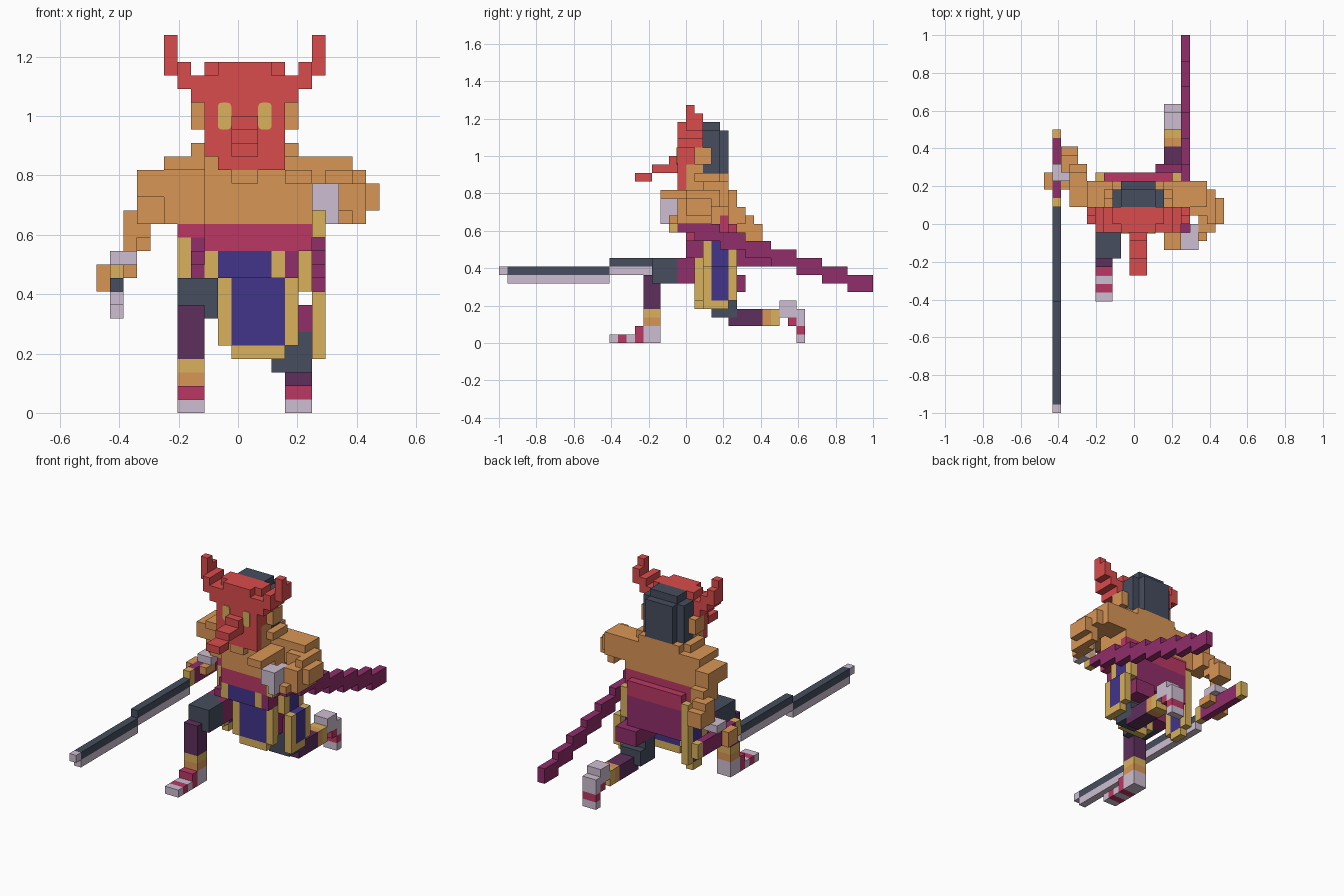
import bpy, bmesh, math
from mathutils import Vector

cube = bpy.data.objects.get("Cube")
if cube:
    bpy.data.objects.remove(cube, do_unlink=True)

V = 2 / 44  # one voxel


def lin(c):
    c /= 255
    return c / 12.92 if c <= 0.04045 else ((c + 0.055) / 1.055) ** 2.4


def material(name, *rgb):
    m = bpy.data.materials.new(name)
    col = [lin(c) for c in rgb] + [1]
    m.use_nodes = True
    m.diffuse_color = col
    m.node_tree.nodes["Principled BSDF"].inputs["Base Color"].default_value = col
    return m


RED = material("mask red", 218, 76, 76)
SKIN = material("skin tan", 217, 150, 86)
GOLD = material("gold", 216, 177, 92)
DARK = material("slate", 70, 77, 94)
PALE = material("pale lilac", 206, 190, 209)
PURPLE = material("dark purple", 94, 47, 92)
MAGENTA = material("magenta", 144, 46, 106)
CRIMSON = material("crimson", 186, 56, 99)
BLUE = material("indigo", 66, 52, 138)


def add_box(bm, b):
    x0, x1, y0, y1, z0, z1 = b
    vs = bmesh.ops.create_cube(bm, size=1)["verts"]
    for v in vs:
        v.co = Vector(((x0 if v.co.x < 0 else x1) - 10.5,
                       (y0 if v.co.y < 0 else y1) - 22,
                       z0 if v.co.z < 0 else z1)) * V


def part(name, mat, *boxes, mirror=False):
    """Boxes are x0, x1, y0, y1, z0, z1 in voxels; mirror is about the head centre."""
    bm = bmesh.new()
    for b in boxes:
        add_box(bm, b)
        if mirror:
            add_box(bm, (22 - b[1], 22 - b[0]) + tuple(b[2:]))
    me = bpy.data.meshes.new(name)
    bm.to_mesh(me)
    bm.free()
    me.materials.append(mat)
    ob = bpy.data.objects.new(name, me)
    bpy.context.collection.objects.link(ob)
    return ob


# Head: mask with nose, horns, eyes, ears and hair
part("mask", RED, (8, 14, 22, 24, 21, 26), (8, 14, 21, 22, 19, 25),
     (9, 14, 21, 22, 18, 19), (9, 13, 21, 22, 25, 26))
part("nose", RED, (10, 12, 20, 21, 20, 22), (10, 12, 18, 20, 20, 21), (10, 12, 16, 18, 19, 20))
part("horns", RED, (7, 8, 21, 24, 23, 25), (6, 7, 21, 24, 24, 26),
     (5, 6, 22, 23, 25, 28), (5, 6, 23, 24, 25, 27), mirror=True)
part("ears", SKIN, (7, 8, 23, 25, 21, 23), mirror=True)
part("hair", DARK, (9, 13, 24, 26, 20, 26), (8, 14, 24, 26, 20, 25), (9, 13, 26, 27, 20, 25))

# Eyes: thin rounded plates on the mask
eyes = part("eyes", GOLD, (9, 10, 20.9, 21, 21, 23), mirror=True)
bm = bmesh.new()
bm.from_mesh(eyes.data)
depth_edges = [e for e in bm.edges if abs(e.verts[0].co.y - e.verts[1].co.y) > 0.001]
bmesh.ops.bevel(bm, geom=depth_edges, offset=V * 0.3, segments=3, profile=0.5, affect='EDGES')
bm.to_mesh(eyes.data)
bm.free()

# Torso, neck and belt, set back on the right side
part("neck", SKIN, (8, 14, 22, 27, 18, 20), (7, 15, 23, 26, 19, 20), (8, 14, 22, 24, 20, 21),
     (10, 12, 21, 22, 17, 18))
part("shoulders", SKIN, (5, 9, 23, 27, 18, 19), (14, 19, 24, 27, 18, 19))
part("torso", SKIN, (8, 16, 22, 27, 15, 18), (8, 16, 22, 26, 14, 15),
     (6, 8, 24, 27, 15, 18), (6, 8, 24, 26, 14, 15))
part("belt", CRIMSON, (8, 16, 22, 27, 12, 14), (6, 8, 24, 27, 13, 14), (6, 7, 25, 27, 12, 13),
     (7, 15, 27, 28, 12, 14), (6, 16, 26, 27, 14, 15))
part("hips", MAGENTA, (7, 15, 23, 27, 10, 12), (7, 8, 24, 27, 12, 13),
     (7, 15, 27, 28, 8, 12), (14, 15, 22, 23, 10, 12))

# Front cloth in two steps
part("front_cloth_blue", BLUE, (9, 13, 22, 23, 10, 12), (10, 14, 23, 24, 5, 10))
part("front_cloth_trim", GOLD, (8, 9, 22, 23, 10, 12), (13, 14, 22, 23, 10, 12),
     (9, 10, 23, 24, 5, 10), (14, 15, 23, 24, 5, 10), (10, 14, 23, 24, 4, 5))

# Side cloths
part("left_cloth_blue", BLUE, (15, 16, 25, 27, 9, 12), (16, 17, 25, 27, 5, 9))
part("left_cloth_trim", GOLD, (15, 16, 24, 25, 9, 12), (15, 16, 27, 28, 9, 13),
     (16, 17, 24, 25, 4, 9), (16, 17, 27, 28, 5, 9), (16, 17, 25, 27, 4, 5))
part("right_cloth_blue", BLUE, (6, 7, 25, 27, 5, 12))
part("right_cloth_trim", GOLD, (6, 7, 24, 25, 5, 13), (6, 7, 27, 28, 5, 13), (6, 7, 25, 27, 4, 5))

# Right leg, planted in front
part("right_thigh", MAGENTA, (6, 8, 22, 24, 7, 10), (8, 9, 21, 24, 7, 10), (7, 8, 22, 24, 10, 11))
part("right_knee", DARK, (6, 8, 18, 22, 7, 10), (8, 9, 18, 21, 7, 10))
part("right_shin", PURPLE, (6, 8, 17, 19, 4, 7), (6, 8, 17, 18, 7, 8))
part("right_shin_band", GOLD, (6, 8, 17, 19, 3, 4))
part("right_ankle", SKIN, (6, 8, 17, 19, 2, 3))
part("right_foot", PALE, (6, 8, 17, 19, 0, 2), (6, 8, 15, 16, 0, 1), (6, 8, 13, 14, 0, 1))
part("right_sandal_straps", CRIMSON, (6, 8, 16, 17, 0, 2), (6, 8, 14, 15, 0, 1))

# Left leg, kneeling behind
part("left_thigh", MAGENTA, (13, 15, 24, 27, 6, 10), (15, 16, 25, 27, 6, 8), (13, 16, 27, 29, 6, 8))
part("left_knee", DARK, (13, 16, 25, 27, 3, 6), (13, 16, 27, 28, 3, 5))
part("left_shin", PURPLE, (14, 16, 28, 31, 2, 4), (14, 16, 27, 28, 2, 3))
part("left_ankle", SKIN, (14, 16, 31, 32, 2, 4))
part("left_shin_band", GOLD, (14, 16, 32, 33, 2, 4))
part("left_foot", PALE, (14, 16, 33, 35, 3, 5), (14, 16, 35, 36, 2, 4), (14, 16, 35, 36, 0, 1))
part("left_sandal_straps", CRIMSON, (14, 16, 34, 35, 2, 3), (14, 16, 35, 36, 1, 2))

# Right arm, reaching back and down to the sword
part("right_arm", SKIN, (5, 6, 24, 27, 14, 18), (3, 5, 24, 28, 16, 18), (3, 5, 26, 29, 14, 16),
     (2, 4, 28, 30, 13, 15), (2, 4, 29, 31, 12, 14), (2, 3, 28, 29, 12, 13))
part("right_wrist", PALE, (1, 3, 27, 29, 11, 12))
part("right_hand", SKIN, (0, 1, 26, 28, 9, 11), (2, 3, 26, 28, 10, 11))

# Left arm, bent forward to the scabbard
part("left_arm", SKIN, (16, 19, 24, 27, 16, 18), (17, 20, 23, 26, 16, 18), (19, 20, 22, 25, 14, 18),
     (20, 21, 22, 25, 15, 17), (18, 20, 21, 23, 14, 17), (18, 19, 20, 21, 14, 15),
     (14, 16, 19, 22, 17, 18))
part("left_hand", PALE, (16, 18, 19, 21, 15, 17), (17, 18, 21, 22, 15, 17), (17, 18, 19, 21, 14, 15))

# Sword
part("blade_back", DARK, (1, 2, 1, 13, 8, 9), (1, 2, 13, 24, 9, 10))
part("blade_edge", PALE, (1, 2, 0, 1, 8, 9), (1, 2, 1, 13, 7, 8), (1, 2, 13, 24, 8, 9))
part("sword_guard", GOLD, (1, 2, 24, 25, 9, 11))
part("sword_grip", MAGENTA, (1, 2, 25, 32, 9, 11))
part("sword_pommel", GOLD, (1, 2, 32, 33, 9, 11))

# Scabbard, stepping down to the back
steps = [(16, 17, 23 + 3 * i, 26 + 3 * i, 12 - i, 14 - i) for i in range(7)]
part("scabbard", MAGENTA, (16, 17, 21, 23, 13, 14), *steps)
part("scabbard_mouth", GOLD, (16, 17, 20, 21, 13, 15))
